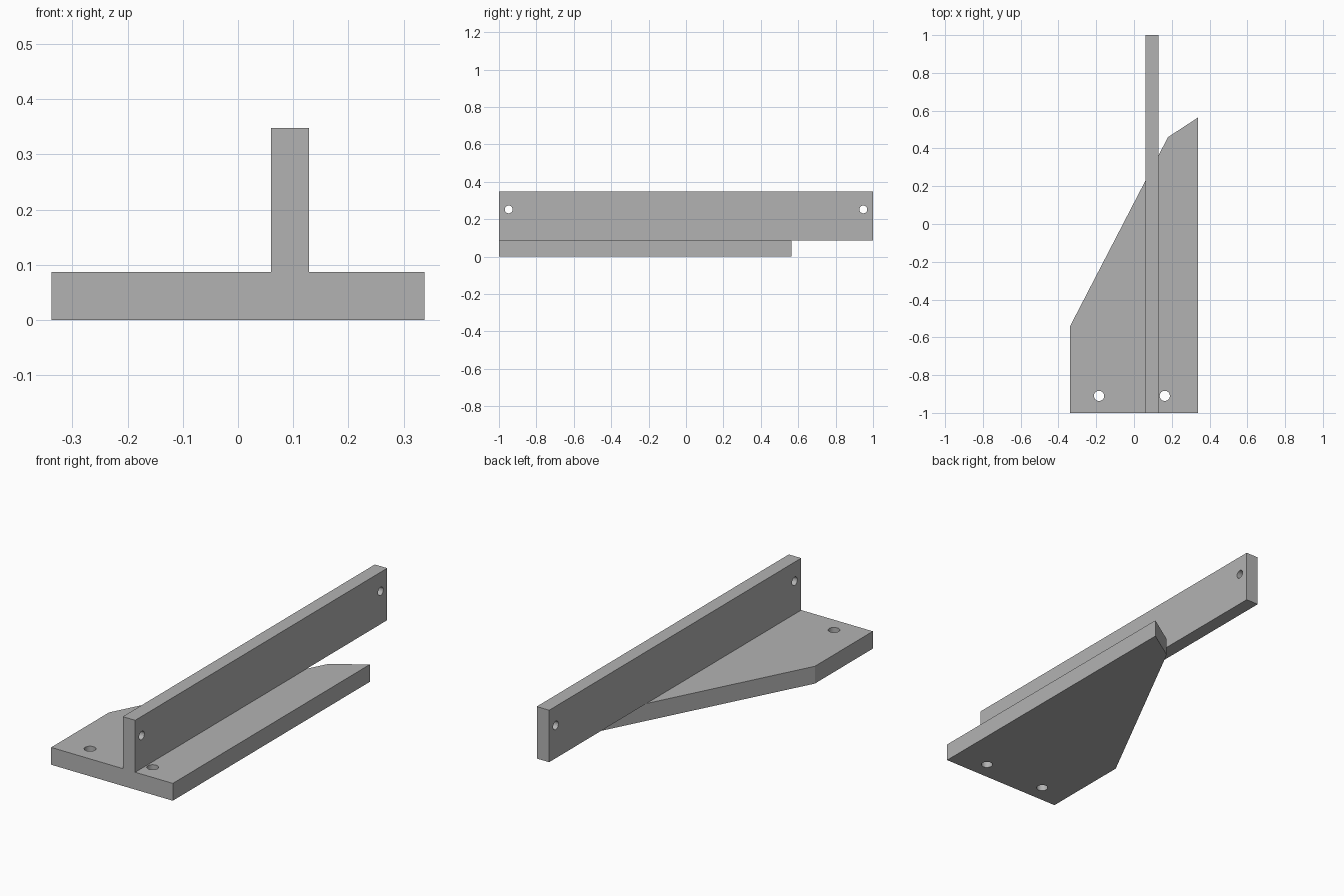
import bpy
import bmesh
from math import pi, radians

if "Cube" in bpy.data.objects:
    bpy.data.objects.remove(bpy.data.objects["Cube"], do_unlink=True)

PLATE_TOP, RAIL_TOP = 0.087, 0.348
RAIL_LEFT, RAIL_RIGHT = 0.129, 0.06

grey = bpy.data.materials.new("plain_grey")
grey.use_nodes = True
grey.diffuse_color = (0.45, 0.45, 0.45, 1)
grey.node_tree.nodes["Principled BSDF"].inputs["Base Color"].default_value = grey.diffuse_color


def prism(name, outline, z0, z1):
    """Extrude an xy outline from z0 up to z1."""
    bm = bmesh.new()
    face = bm.faces.new([bm.verts.new((x, y, z0)) for x, y in outline])
    top = bmesh.ops.extrude_face_region(bm, geom=[face])["geom"]
    bmesh.ops.translate(bm, vec=(0, 0, z1 - z0),
                        verts=[v for v in top if isinstance(v, bmesh.types.BMVert)])
    bmesh.ops.recalc_face_normals(bm, faces=bm.faces)
    mesh = bpy.data.meshes.new(name)
    bm.to_mesh(mesh)
    bm.free()
    mesh.materials.append(grey)
    obj = bpy.data.objects.new(name, mesh)
    bpy.context.collection.objects.link(obj)
    return obj


def drill(obj, center, radius, rotation=(0, 0, 0)):
    """Cut a round through hole."""
    bpy.ops.mesh.primitive_cylinder_add(vertices=32, radius=radius, depth=0.3,
                                        location=center, rotation=rotation)
    cutter = bpy.context.object
    cutter.hide_render = True
    cutter.data.materials.append(grey)
    mod = obj.modifiers.new("hole", "BOOLEAN")
    mod.operation, mod.solver, mod.object = "DIFFERENCE", "EXACT", cutter
    bpy.ops.object.select_all(action="DESELECT")
    bpy.context.view_layer.objects.active = obj
    obj.select_set(True)
    bpy.ops.object.modifier_apply(modifier=mod.name)
    bpy.data.objects.remove(cutter, do_unlink=True)


# Tapered base plate with two mounting holes at the front
plate = prism("base_plate", [(-0.338, -1), (0.338, -1), (0.338, 0.563),
                             (0.18, 0.46), (-0.338, -0.54)], 0, PLATE_TOP)
for x in (-0.185, 0.163):
    drill(plate, (x, -0.91, PLATE_TOP / 2), 0.027)

# Upright rail with a cross hole near each end
rail = prism("upright_rail", [(RAIL_RIGHT, -1), (RAIL_LEFT, -1),
                              (RAIL_LEFT, 1), (RAIL_RIGHT, 1)], PLATE_TOP, RAIL_TOP)
for y in (-0.948, 0.948):
    drill(rail, ((RAIL_LEFT + RAIL_RIGHT) / 2, y, 0.252), 0.021, (0, pi / 2, 0))

# Smooth hole walls, crisp edges
for obj in (plate, rail):
    bpy.ops.object.select_all(action="DESELECT")
    bpy.context.view_layer.objects.active = obj
    obj.select_set(True)
    bpy.ops.object.shade_smooth_by_angle(angle=radians(25))
